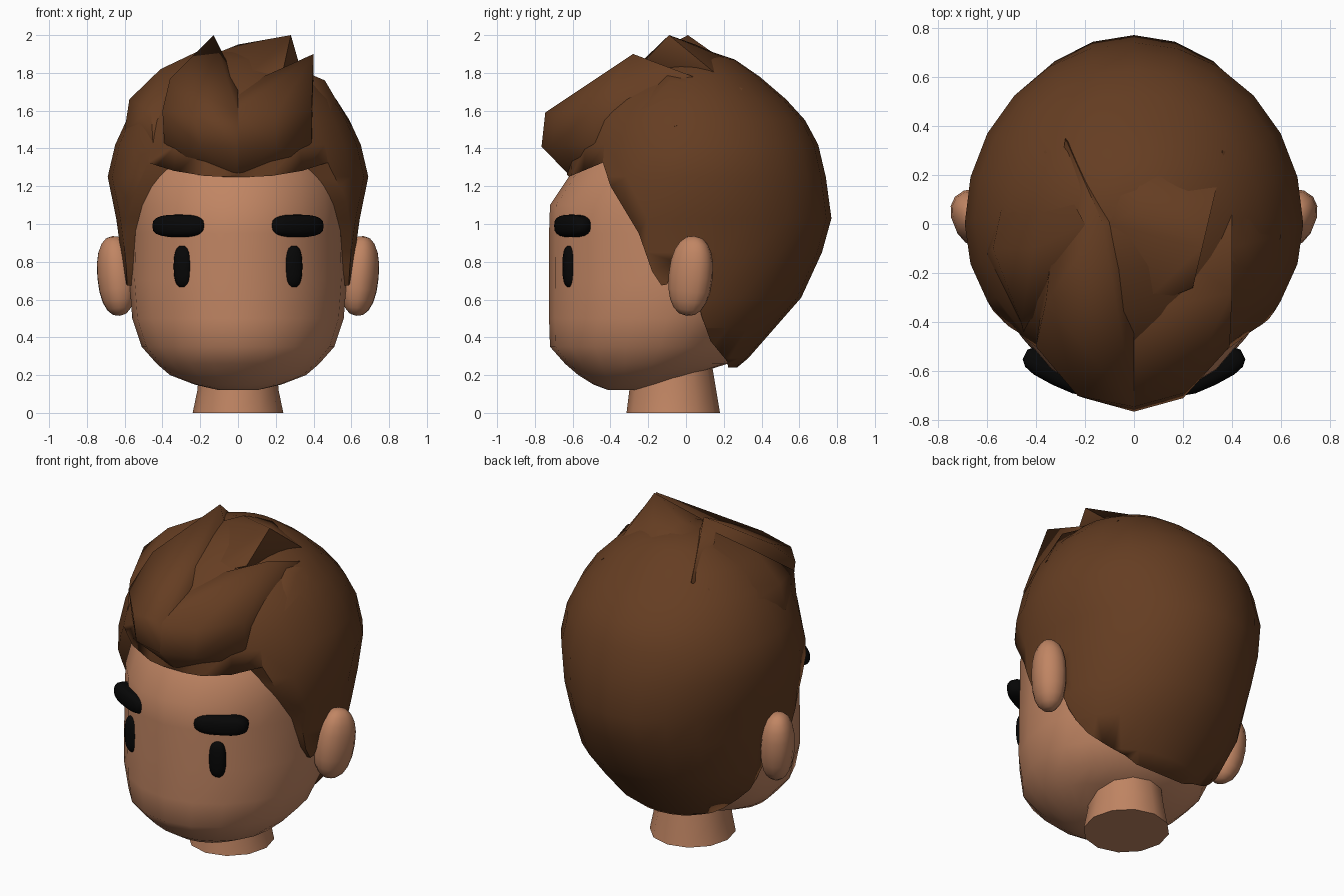
import bpy, bmesh, math
from mathutils import Matrix, Vector

if "Cube" in bpy.data.objects:
    bpy.data.objects.remove(bpy.data.objects["Cube"])


def material(name, rgb):
    m = bpy.data.materials.new(name)
    m.diffuse_color = (*rgb, 1)
    m.use_nodes = True
    m.node_tree.nodes["Principled BSDF"].inputs["Base Color"].default_value = m.diffuse_color
    return m


SKIN = material("skin tan", (0.53, 0.235, 0.125))
HAIR = material("hair brown", (0.13, 0.047, 0.016))
BLACK = material("black", (0.002, 0.002, 0.002))


def finish(bm, name, mat, angle=50):
    bmesh.ops.recalc_face_normals(bm, faces=bm.faces)
    me = bpy.data.meshes.new(name)
    bm.to_mesh(me)
    bm.free()
    me.materials.append(mat)
    ob = bpy.data.objects.new(name, me)
    bpy.context.collection.objects.link(ob)
    smooth(ob, angle)
    return ob


def smooth(ob, angle):
    bpy.ops.object.select_all(action='DESELECT')
    ob.select_set(True)
    bpy.context.view_layer.objects.active = ob
    bpy.ops.object.shade_smooth_by_angle(angle=math.radians(angle))


def loft(name, mat, rings, n, angle=50):
    """Stack of egg-shaped rings: (z, half width, front y, back y, y of widest point)."""
    bm = bmesh.new()
    rows = []
    for z, w, yf, yb, cy in rings:
        row = []
        for i in range(n):
            a = 2 * math.pi * i / n
            s = math.sin(a)
            y = cy + s * ((yb - cy) if s > 0 else (cy - yf))
            row.append(bm.verts.new((w * math.cos(a), y, z)))
        rows.append(row)
    for lo, hi in zip(rows, rows[1:]):
        for i in range(n):
            j = (i + 1) % n
            bm.faces.new((lo[i], lo[j], hi[j], hi[i]))
    bm.faces.new(rows[0][::-1])
    bm.faces.new(rows[-1])
    return finish(bm, name, mat, angle)


def lock(name, points):
    """Faceted tuft of hair: convex hull of its corners."""
    bm = bmesh.new()
    for p in points:
        bm.verts.new(p)
    res = bmesh.ops.convex_hull(bm, input=bm.verts)
    junk = {v for v in res["geom_interior"] if isinstance(v, bmesh.types.BMVert)}
    bmesh.ops.delete(bm, geom=list(junk), context='VERTS')
    return finish(bm, name, HAIR, 58)


def blob(name, mat, loc, size, rot=(0, 0, 0), power=1.0):
    """Rounded pad; power below 1 makes it boxier."""
    bm = bmesh.new()
    bmesh.ops.create_uvsphere(bm, u_segments=14, v_segments=10, radius=1)
    for v in bm.verts:
        v.co = Vector([math.copysign(abs(c) ** power, c) * s for c, s in zip(v.co, size)])
    turn = Matrix.Rotation(rot[2], 4, 'Z') @ Matrix.Rotation(rot[1], 4, 'Y') @ Matrix.Rotation(rot[0], 4, 'X')
    bm.transform(Matrix.Translation(loc) @ turn)
    return finish(bm, name, mat, 60)


# Neck and head
loft("neck", SKIN, [(0.0, 0.24, -0.315, 0.18, -0.065), (0.12, 0.215, -0.3, 0.16, -0.065),
                    (0.3, 0.2, -0.28, 0.13, -0.065)], 12)
loft("head", SKIN, [
    (0.12, 0.1, -0.41, -0.2, -0.3), (0.15, 0.23, -0.49, -0.1, -0.28),
    (0.2, 0.36, -0.57, 0.03, -0.22), (0.26, 0.43, -0.64, 0.22, -0.18),
    (0.35, 0.51, -0.72, 0.27, -0.14), (0.5, 0.56, -0.725, 0.38, -0.1),
    (0.7, 0.575, -0.725, 0.54, -0.06), (0.95, 0.57, -0.725, 0.62, -0.05),
    (1.1, 0.57, -0.72, 0.62, -0.05), (1.25, 0.56, -0.62, 0.6, -0.03),
    (1.4, 0.5, -0.53, 0.5, 0), (1.6, 0.35, -0.35, 0.35, 0)], 20)

# Hair cap, trimmed to the hairline by a side-profile prism
cap = loft("hair_cap", HAIR, [
    (0.24, 0.3, -0.3, 0.27, 0), (0.29, 0.41, -0.4, 0.33, 0), (0.45, 0.53, -0.6, 0.47, -0.02),
    (0.61, 0.59, -0.7, 0.61, -0.03), (0.85, 0.62, -0.74, 0.72, -0.03),
    (1.03, 0.645, -0.74, 0.77, -0.02), (1.25, 0.69, -0.63, 0.74, 0),
    (1.42, 0.65, -0.62, 0.7, 0.02), (1.55, 0.59, -0.59, 0.63, 0.02),
    (1.66, 0.52, -0.5, 0.53, 0.02), (1.78, 0.4, -0.36, 0.39, 0.04),
    (1.87, 0.24, -0.18, 0.26, 0.06), (1.91, 0.1, -0.05, 0.14, 0.06)], 24)
line = [(-1, 2.2), (-1, 1.6), (-0.77, 1.41), (-0.62, 1.25), (-0.44, 1.325), (-0.4, 1.2), (-0.25, 0.95),
        (-0.18, 0.75), (-0.13, 0.675), (-0.1, 0.68), (-0.05, 0.8), (0.04, 0.75), (0.08, 0.52),
        (0.13, 0.38), (0.22, 0.27), (0.23, 0.1), (1, 0.1), (1, 2.2)]
bm = bmesh.new()
side = bm.faces.new([bm.verts.new((-1, y, z)) for y, z in line])
ext = bmesh.ops.extrude_face_region(bm, geom=[side])["geom"]
bmesh.ops.translate(bm, verts=[v for v in ext if isinstance(v, bmesh.types.BMVert)], vec=(2, 0, 0))
cutter = finish(bm, "hairline_cutter", HAIR)
mod = cap.modifiers.new("trim", 'BOOLEAN')
mod.operation, mod.object, mod.solver = 'INTERSECT', cutter, 'EXACT'
bpy.context.view_layer.objects.active = cap
bpy.ops.object.modifier_move_to_index(modifier="trim", index=0)
bpy.ops.object.modifier_apply(modifier="trim")
bpy.data.objects.remove(cutter)

# Swept-up fringe and pointed tufts
lock("fringe_left", [
    (0, -0.61, 1.25), (-0.33, -0.46, 1.32), (0, -0.765, 1.41), (-0.2, -0.71, 1.41),
    (-0.39, -0.48, 1.42), (0, -0.745, 1.59), (-0.23, -0.7, 1.57), (-0.4, -0.5, 1.6),
    (-0.36, -0.32, 1.77), (-0.13, 0.01, 2.0), (0, -0.36, 1.74), (-0.28, 0.35, 1.76), (0, 0, 1.6)])
lock("fringe_right", [
    (0, -0.61, 1.25), (0.33, -0.46, 1.32), (0, -0.765, 1.41), (0.2, -0.71, 1.41),
    (0.39, -0.48, 1.42), (0, -0.745, 1.59), (0.2, -0.69, 1.58), (0.39, -0.5, 1.6),
    (0.4, -0.28, 1.9), (0, -0.36, 1.72), (0.4, 0.2, 1.72), (0, 0, 1.6)])
lock("crown_tuft", [
    (0.28, -0.09, 2.0), (0, -0.36, 1.74), (0.24, -0.26, 1.82), (-0.1, 0, 1.91), (0, 0.05, 1.95),
    (-0.2, 0.3, 1.8), (0.05, 0.28, 1.85), (0.36, 0.25, 1.72), (0.1, 0, 1.6)])
lock("side_tuft_left", [
    (-0.6, -0.12, 1.5), (-0.45, -0.44, 1.42), (-0.575, -0.1, 1.66), (-0.46, -0.4, 1.6),
    (-0.41, -0.1, 1.82), (-0.2, 0.0, 1.92), (-0.36, 0.3, 1.72), (-0.5, 0.25, 1.58), (-0.2, -0.3, 1.5)])
lock("side_tuft_right", [
    (0.6, -0.05, 1.52), (0.45, -0.44, 1.42), (0.52, -0.1, 1.61), (0.5, -0.3, 1.55),
    (0.46, -0.08, 1.76), (0.39, -0.1, 1.79), (0.36, 0.3, 1.72), (0.5, 0.25, 1.58), (0.2, -0.3, 1.5)])

# Ears, eyes and brows on both sides
for s, tag in ((-1, "left"), (1, "right")):
    blob("ear_" + tag, SKIN, (s * 0.645, 0.025, 0.725), (0.095, 0.118, 0.213),
         (math.radians(-7), s * math.radians(3), -s * math.radians(22)), 0.88)
    blob("eye_" + tag, BLACK, (s * 0.29, -0.612, 0.775), (0.05, 0.04, 0.112),
         (0, 0, s * math.radians(15)), 0.75)
    blob("eyebrow_" + tag, BLACK, (s * 0.305, -0.6, 0.99), (0.158, 0.062, 0.06),
         (0, 0, s * math.radians(26)), 0.7)
